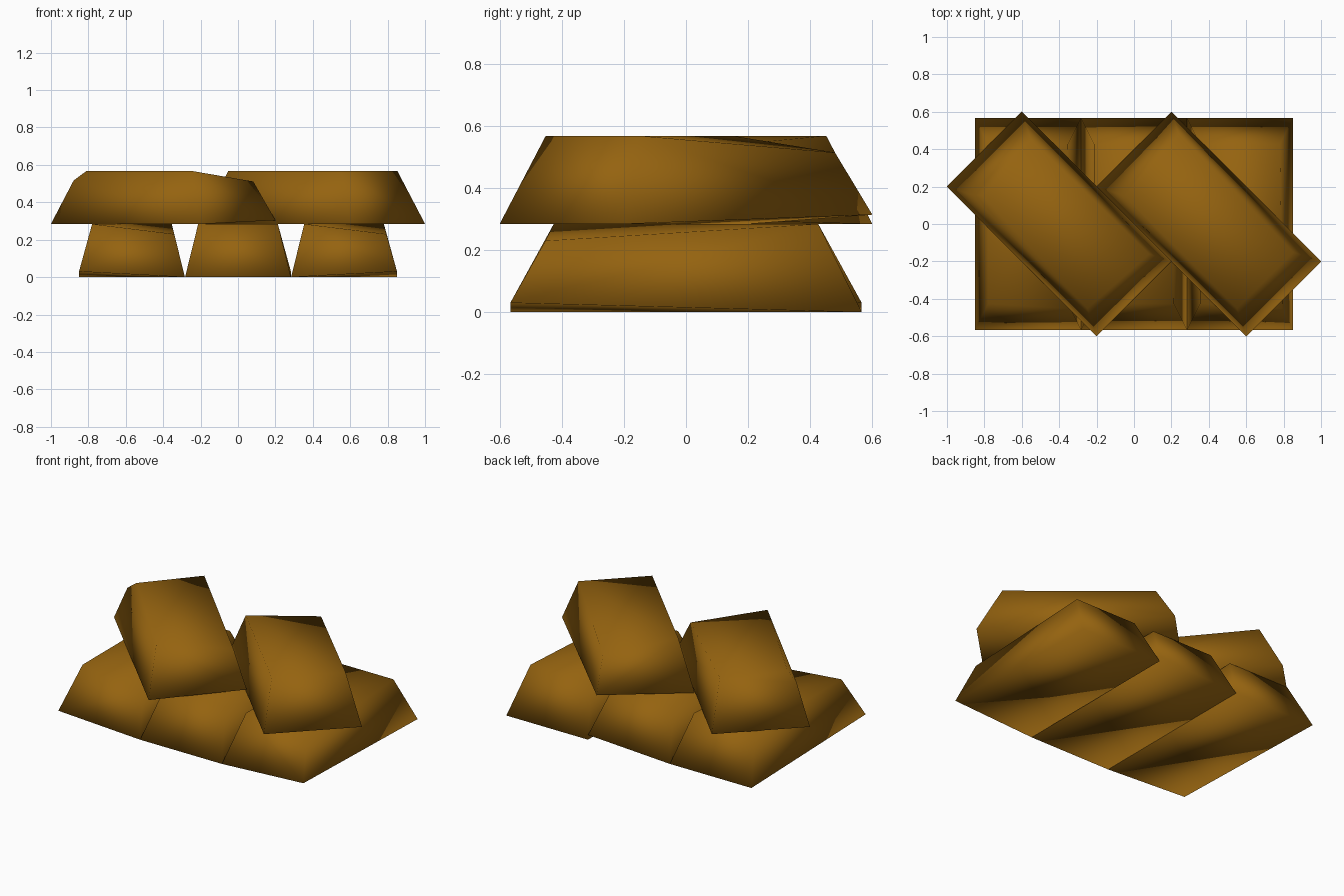
import bpy, bmesh, math
from mathutils import Vector, Matrix

if "Cube" in bpy.data.objects:
    bpy.data.objects.remove(bpy.data.objects["Cube"])

gold = bpy.data.materials.new("dark gold")
gold.diffuse_color = (0.30, 0.125, 0.005, 1)
gold.use_nodes = True
gold.node_tree.nodes["Principled BSDF"].inputs["Base Color"].default_value = gold.diffuse_color

W, L, H = 0.283, 0.566, 0.284       # half width, half length, height
TAPER_X, TAPER_Y = 0.07, 0.14       # how far the top is drawn in
SIGNS = [(-1, -1), (1, -1), (1, 1), (-1, 1)]


def bar(name, centre, angle=0, worn_top={}, worn_base={}, clipped=()):
    """Tapered ingot; worn corners slide down or up, clipped ones are split in two."""
    bm = bmesh.new()
    for i, (sx, sy) in enumerate(SIGNS):
        base = Vector((sx * W, sy * L, 0))
        top = Vector((sx * (W - TAPER_X), sy * (L - TAPER_Y), H))
        bm.verts.new(base + Vector((0, 0, worn_base.get(i, 0))))
        if i in clipped:
            bm.verts.new(top.lerp(base, 0.18))
            bm.verts.new(top - Vector((sx * 0.03, sy * 0.03, 0)))
        else:
            bm.verts.new(top.lerp(base, worn_top.get(i, 0)))
    bmesh.ops.convex_hull(bm, input=bm.verts)
    bmesh.ops.dissolve_limit(bm, angle_limit=0.005, verts=bm.verts, edges=bm.edges)
    bmesh.ops.recalc_face_normals(bm, faces=bm.faces)
    for f in bm.faces:
        f.smooth = True
    bm.transform(Matrix.Translation(centre) @ Matrix.Rotation(angle, 4, 'Z'))
    me = bpy.data.meshes.new(name)
    bm.to_mesh(me)
    bm.free()
    me.materials.append(gold)
    bpy.context.collection.objects.link(bpy.data.objects.new(name, me))


# Bottom row of three bars
bar("lower_bar_left", (-0.567, 0, 0), worn_top={1: 0.19}, worn_base={0: 0.03})
bar("lower_bar_middle", (0, 0, 0), worn_base={2: 0.03})
bar("lower_bar_right", (0.567, 0, 0), worn_top={1: 0.19}, worn_base={1: 0.03})

# Two bars laid diagonally on top
Q = math.radians(45)
bar("upper_bar_left", (-0.4, 0, H), Q, worn_top={1: 0.2}, worn_base={1: 0.02}, clipped=(3,))
bar("upper_bar_right", (0.4, 0, H), Q, worn_top={2: 0.19}, worn_base={2: 0.03})
